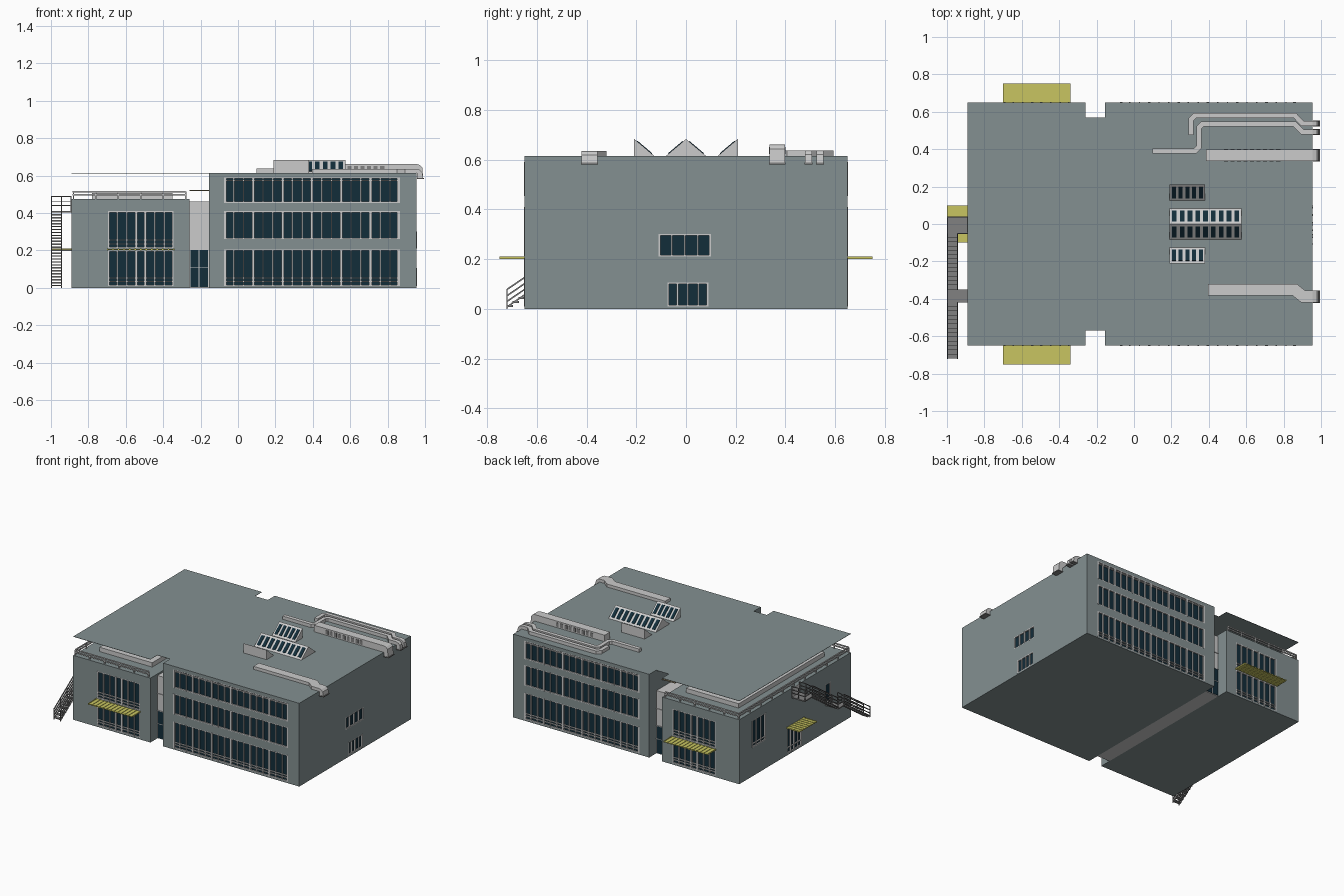
import bpy, bmesh
from collections import defaultdict
from mathutils import Vector, Matrix

if "Cube" in bpy.data.objects:
    bpy.data.objects.remove(bpy.data.objects["Cube"])

parts = defaultdict(bmesh.new)


def box(part, x0, x1, y0, y1, z0, z1):
    m = Matrix.Translation(((x0 + x1) / 2, (y0 + y1) / 2, (z0 + z1) / 2)) @ \
        Matrix.Diagonal((abs(x1 - x0), abs(y1 - y0), abs(z1 - z0), 1))
    bmesh.ops.create_cube(parts[part], size=1, matrix=m)


def beam(part, a, b, t=0.005):
    a, b = Vector(a), Vector(b)
    d = b - a
    m = Matrix.Translation((a + b) / 2) @ d.to_track_quat('Z', 'Y').to_matrix().to_4x4() @ \
        Matrix.Diagonal((t, t, d.length, 1))
    bmesh.ops.create_cube(parts[part], size=1, matrix=m)


def prism(part, pts, vec):
    bm, vec = parts[part], Vector(vec)
    lo = [bm.verts.new(p) for p in pts]
    hi = [bm.verts.new(Vector(p) + vec) for p in pts]
    bm.faces.new(lo)
    bm.faces.new(hi[::-1])
    for i in range(len(pts)):
        j = (i + 1) % len(pts)
        bm.faces.new((lo[i], lo[j], hi[j], hi[i]))


# wall faces: horizontal span u, outward depth d
def on_wall(part, wall, u0, u1, z0, z1, d0, d1):
    axis, pos, sign = wall
    a, b = sorted((pos + sign * d0, pos + sign * d1))
    if axis == 'y':
        box(part, u0, u1, a, b, z0, z1)
    else:
        box(part, a, b, u0, u1, z0, z1)


def window(wall, u0, u1, z0, z1, n, transoms=(), bold=()):
    on_wall("cutter", wall, u0, u1, z0, z1, -0.012, 0.02)
    on_wall("window_glass", wall, u0, u1, z0, z1, -0.014, -0.009)
    for i in range(n + 1):
        w = 0.007 if i in bold else 0.0035
        u = min(max(u0 + (u1 - u0) * i / n, u0 + w), u1 - w)
        on_wall("window_frames", wall, u - w, u + w, z0, z1, -0.01, 0.001)
    for z in (z0 + 0.003, z1 - 0.003, *transoms):
        on_wall("window_frames", wall, u0, u1, z - 0.003, z + 0.003, -0.01, 0)


# main masses
box("low_wing", -0.89, -0.26, -0.65, 0.65, 0, 0.475)
box("tall_wing", -0.155, 0.955, -0.65, 0.65, 0, 0.612)
box("link_panels", -0.26, -0.155, -0.565, 0.565, 0, 0.462)
box("low_roof_box", -0.78, -0.35, -0.5, 0.5, 0.475, 0.507)
box("link_cover", -0.26, -0.155, -0.5, 0.5, 0.517, 0.522)

# front and back facades, mirrored in y
for s in (-1, 1):
    wall = ('y', 0.65 * s, s)
    window(wall, -0.075, 0.865, 0.01, 0.205, 18, (0.035, 0.052), range(0, 19, 3))
    window(wall, -0.075, 0.865, 0.26, 0.41, 18, (), range(0, 19, 3))
    window(wall, -0.075, 0.865, 0.455, 0.59, 18, (0.575,), range(0, 19, 3))
    window(wall, -0.695, -0.345, 0.01, 0.2, 7, (0.035, 0.052), (3, 4))
    window(wall, -0.695, -0.345, 0.212, 0.41, 7, (0.235, 0.255), (3, 4))
    # link door and panel seams
    link = ('y', 0.565 * s, s)
    on_wall("link_doors", link, -0.255, -0.16, 0.005, 0.205, 0, 0.003)
    on_wall("link_door_frames", link, -0.21, -0.205, 0.005, 0.205, 0, 0.005)
    for z in (0.11, 0.205, 0.33):
        on_wall("link_door_frames", link, -0.26, -0.155, z - 0.002, z + 0.002, 0, 0.005)
    # canopy with slats
    on_wall("canopies", wall, -0.7, -0.34, 0.203, 0.207, 0, 0.1)
    for i in range(13):
        u = -0.7 + i * 0.0295
        on_wall("canopies", wall, u, u + 0.006, 0.2, 0.21, 0, 0.1)

# end walls
east, west = ('x', 0.955, 1), ('x', -0.89, -1)
window(east, -0.11, 0.1, 0.21, 0.302, 4)
window(east, -0.075, 0.09, 0.01, 0.107, 4)
window(west, -0.08, 0.09, 0.01, 0.2, 4, (0.05,))
window(west, 0.34, 0.5, 0.21, 0.41, 3, (0.235,))
window(west, -0.42, -0.35, 0.21, 0.35, 1)
on_wall("roof_gate", west, -0.045, 0.035, 0.41, 0.475, 0, 0.003)
on_wall("canopies", west, -0.1, 0.1, 0.203, 0.207, 0, 0.11)
for i in range(8):
    u = -0.1 + i * 0.0277
    on_wall("canopies", west, u, u + 0.006, 0.2, 0.21, 0, 0.11)

# thin roof sheet over everything, notched at the link
outline = [(-0.89, -0.65), (-0.26, -0.65), (-0.26, -0.57), (-0.155, -0.57), (-0.155, -0.65), (0.955, -0.65)]
outline += [(x, -y) for x, y in reversed(outline)]
prism("roof_sheet", [(x, y, 0.612) for x, y in outline], (0, 0, 0.002))

# low roof railing
corners = [(-0.28, -0.64), (-0.88, -0.64), (-0.88, 0.64), (-0.28, 0.64)]
for (ax, ay), (bx, by) in zip(corners, corners[1:]):
    for z in (0.497, 0.514):
        beam("roof_railing", (ax, ay, z), (bx, by, z), 0.008)
    n = 5 if ay == by else 10
    for i in range(n + 1):
        x, y = ax + (bx - ax) * i / n, ay + (by - ay) * i / n
        beam("roof_railing", (x, y, 0.475), (x, y, 0.514), 0.007)

# outside stair: two flights and landings
for y0, z0, y1, z1 in ((-0.72, 0, -0.42, 0.205), (-0.35, 0.205, -0.05, 0.41)):
    n = 13
    for i in range(n):
        y, z = y0 + (y1 - y0) * i / n, z0 + (z1 - z0) * (i + 1) / n
        box("stair_treads", -0.997, -0.945, y, y + 0.025, z - 0.007, z)
    for x in (-0.997, -0.944):
        for h in (0.008, 0.03, 0.053, 0.078):
            beam("stair_rails", (x, y0, z0 + h), (x, y1, z1 + h), 0.006)
        for i in range(5):
            y, z = y0 + (y1 - y0) * i / 4, z0 + (z1 - z0) * i / 4
            beam("stair_rails", (x, y, z), (x, y, z + 0.078))
box("stair_treads", -0.998, -0.89, -0.42, -0.35, 0.198, 0.206)
box("stair_treads", -0.998, -0.89, -0.05, 0.04, 0.402, 0.41)
for h in (0.03, 0.053, 0.078):
    beam("stair_rails", (-0.997, -0.42, 0.205 + h), (-0.997, -0.35, 0.205 + h))
    beam("stair_rails", (-0.997, -0.05, 0.41 + h), (-0.997, 0.04, 0.41 + h))
    beam("stair_rails", (-0.997, 0.038, 0.41 + h), (-0.89, 0.038, 0.41 + h))
    beam("stair_rails", (-0.944, -0.05, 0.41 + h), (-0.89, -0.05, 0.41 + h))
for x, y in ((-0.997, 0.038), (-0.944, 0.038), (-0.893, 0.038), (-0.893, -0.05)):
    beam("stair_rails", (x, y, 0.41), (x, y, 0.488))


# roof skylights: centre ridge and two half ridges facing it
def panes(x0, x1, n, foot, top):
    foot, top = Vector((0, *foot)), Vector((0, *top))
    d = top - foot
    nrm = Vector((0, -d.z, d.y)).normalized()
    nrm = nrm * (0.003 if nrm.z > 0 else -0.003)
    a, b = foot + d * 0.15, foot + d * 0.85
    step = (x1 - x0) / n
    for i in range(n):
        off = Vector((x0 + (i + 0.2) * step, 0, 0))
        prism("skylight_glass", [off + p for p in (a, b, b + nrm, a + nrm)], (step * 0.6, 0, 0))


prism("skylights", [(0.19, -0.083, 0.613), (0.19, 0.083, 0.613), (0.19, 0, 0.683)], (0.385, 0, 0))
for s in (-1, 1):
    panes(0.195, 0.57, 9, (0.083 * s, 0.613), (0, 0.683))
    prism("skylights", [(0.19, 0.21 * s, 0.613), (0.19, 0.125 * s, 0.613), (0.19, 0.21 * s, 0.685)], (0.19, 0, 0))
    panes(0.195, 0.375, 5, (0.125 * s, 0.613), (0.21 * s, 0.685))


# roof ducts: mitred plan path, then an elbow over the east edge
def duct(path, width, top):
    p = [Vector(q) for q in path]
    left, right = [], []
    for i, q in enumerate(p):
        d0 = (q - p[max(i - 1, 0)]).normalized() if i else (p[1] - q).normalized()
        d1 = (p[i + 1] - q).normalized() if i < len(p) - 1 else d0
        m = Vector((-d0.y - d1.y, d0.x + d1.x)).normalized()
        m *= width / 2 / m.dot(Vector((-d0.y, d0.x)))
        left.append(q + m)
        right.append(q - m)
    prism("roof_ducts", [(v.x, v.y, 0.613) for v in left + right[::-1]], (0, 0, top - 0.613))
    y = p[-1].y - width / 2
    prof = [(p[-1].x, 0.613), (p[-1].x, top), (0.955, top), (0.972, top - 0.005), (0.985, top - 0.018),
            (0.99, 0.585), (0.958, 0.585), (0.958, 0.613)]
    prism("roof_ducts", [(x, y, z) for x, z in prof], (0, width, 0))
    box("duct_mouths", 0.956, 0.995, y - 0.002, y + width + 0.002, 0.581, 0.588)


duct([(0.395, -0.352), (0.86, -0.352), (0.905, -0.388), (0.94, -0.388)], 0.063, 0.636)
duct([(0.385, 0.367), (0.94, 0.367)], 0.063, 0.662)
duct([(0.1, 0.39), (0.325, 0.39), (0.347, 0.412), (0.347, 0.515), (0.365, 0.534), (0.86, 0.534),
      (0.9, 0.492), (0.94, 0.492)], 0.028, 0.638)
duct([(0.305, 0.475), (0.305, 0.56), (0.325, 0.58), (0.86, 0.58), (0.9, 0.538), (0.94, 0.538)], 0.028, 0.638)
for i in range(9):
    x = 0.48 + i * 0.035
    box("duct_vents", x, x + 0.022, 0.333, 0.401, 0.622, 0.652)

# turn the collected parts into objects
colours = {"wall": (0.23, 0.28, 0.285, 1), "glass": (0.006, 0.026, 0.042, 1), "yellow": (0.58, 0.56, 0.12, 1),
           "light": (0.7, 0.7, 0.71, 1), "metal": (0.22, 0.22, 0.22, 1), "brown": (0.3, 0.25, 0.15, 1)}
use = {"low_wing": "wall", "tall_wing": "wall", "roof_sheet": "wall", "window_glass": "glass",
       "link_doors": "glass", "skylight_glass": "glass", "canopies": "yellow", "stair_treads": "metal",
       "stair_rails": "metal", "duct_mouths": "metal", "duct_vents": "metal", "link_cover": "brown"}
mats = {}
for k, c in colours.items():
    mats[k] = bpy.data.materials.new(k)
    mats[k].diffuse_color = c
objs = {}
for name, bm in parts.items():
    bmesh.ops.recalc_face_normals(bm, faces=bm.faces)
    me = bpy.data.meshes.new(name)
    bm.to_mesh(me)
    bm.free()
    me.materials.append(mats[use.get(name, "light")])
    objs[name] = bpy.data.objects.new(name, me)
    bpy.context.collection.objects.link(objs[name])

# window recesses
cutter = objs["cutter"]
cutter.hide_render = True
cutter.hide_viewport = True
cutter.data.materials.clear()
for name in ("low_wing", "tall_wing"):
    mod = objs[name].modifiers.new("recesses", 'BOOLEAN')
    mod.operation, mod.solver, mod.object = 'DIFFERENCE', 'EXACT', cutter

for m in bpy.data.materials:
    if m.users and not m.is_grease_pencil:
        m.use_nodes = True
        m.node_tree.nodes["Principled BSDF"].inputs["Base Color"].default_value = m.diffuse_color
